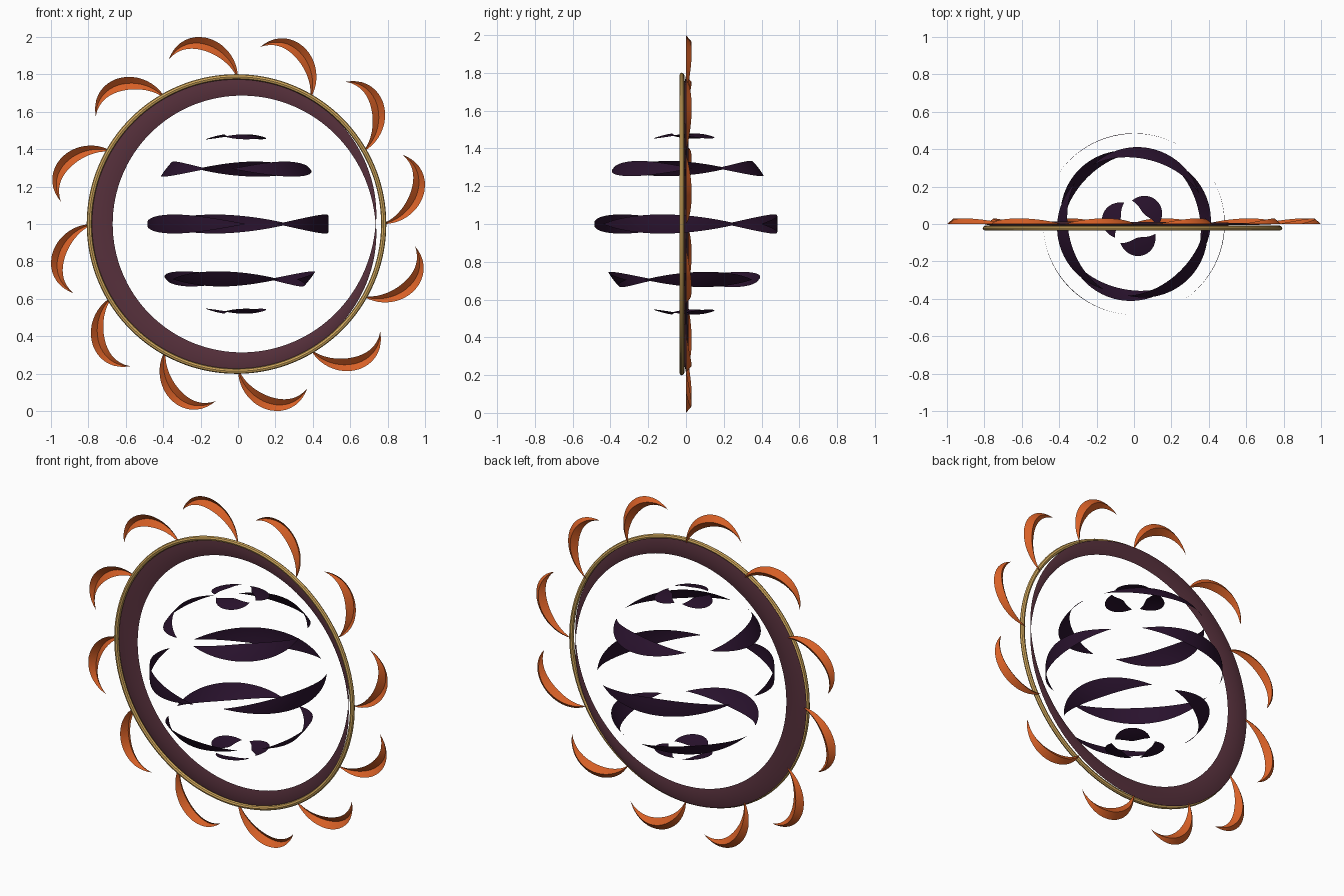
import bpy
import bmesh
from math import sin, cos, pi, radians
from mathutils import Vector, Matrix
from mathutils.geometry import interpolate_bezier

if "Cube" in bpy.data.objects:
    bpy.data.objects.remove(bpy.data.objects["Cube"], do_unlink=True)

CENTRE = Vector((0, 0, 1))


def material(name, colour):
    mat = bpy.data.materials.new(name)
    mat.use_nodes = True
    mat.diffuse_color = (*colour, 1)
    bsdf = mat.node_tree.nodes["Principled BSDF"]
    bsdf.inputs["Base Color"].default_value = (*colour, 1)
    bsdf.inputs["Roughness"].default_value = 0.6
    return mat


gold = material("gold", (0.65, 0.40, 0.11))
plum = material("plum", (0.095, 0.03, 0.045))
orange = material("orange", (0.70, 0.12, 0.02))
night = material("night_purple", (0.022, 0.006, 0.026))


def loft(name, rows, mat, closed=False, facing=None):
    """Skin a list of point rows; closed joins both directions."""
    bm = bmesh.new()
    grid = [[bm.verts.new(CENTRE + Vector(p)) for p in row] for row in rows]
    n, m = len(grid), len(grid[0])
    for i in range(n if closed else n - 1):
        for j in range(m if closed else m - 1):
            a, b = grid[i], grid[(i + 1) % n]
            k = (j + 1) % m
            bm.faces.new((a[j], b[j], b[k], a[k]))
    bmesh.ops.remove_doubles(bm, verts=bm.verts, dist=0.00001)
    if closed:
        bmesh.ops.recalc_face_normals(bm, faces=bm.faces)
    bm.normal_update()
    # Turn open sheets toward the wanted side
    if facing:
        total = sum(f.normal.dot(facing(f.calc_center_median())) for f in bm.faces)
        if total < 0:
            bmesh.ops.reverse_faces(bm, faces=bm.faces)
    mesh = bpy.data.meshes.new(name)
    bm.to_mesh(mesh)
    bm.free()
    mesh.materials.append(mat)
    obj = bpy.data.objects.new(name, mesh)
    bpy.context.collection.objects.link(obj)
    bpy.ops.object.select_all(action="DESELECT")
    obj.select_set(True)
    bpy.context.view_layer.objects.active = obj
    bpy.ops.object.shade_smooth_by_angle(angle=radians(25))
    return obj


def ring_point(angle, radius, y, shift=0):
    return (radius * cos(angle) + shift, y, radius * sin(angle))


# Thin gold hoop in front
STEPS = 128
rows = []
for i in range(STEPS):
    a = 2 * pi * i / STEPS
    rows.append([ring_point(a, 0.787 + 0.014 * cos(pi * j / 4),
                            -0.022 + 0.013 * sin(pi * j / 4), -0.008)
                 for j in range(8)])
loft("gold_hoop", rows, gold, closed=True)

# Ridged plum ring that thins out toward the left side
rows = []
for i in range(STEPS):
    a = 2 * pi * i / STEPS
    taper = max(sin(a / 2), 0.005) ** 0.8
    w, d = 0.067 * taper, 0.014 * taper
    rows.append([ring_point(a, 0.737 - w, 0), ring_point(a, 0.737, -d),
                 ring_point(a, 0.737 + w, 0), ring_point(a, 0.737, d)])
loft("crescent_ring", rows, plum, closed=True)

# Twelve curled flame claws, each a folded sheet with its crease at the back
path = interpolate_bezier(Vector((0.77, 0)), Vector((0.95, 0.03)),
                          Vector((1.05, 0.27)), Vector((0.88, 0.37)), 21)
claw = []
for i, p in enumerate(path):
    along = path[min(i + 1, 20)] - path[max(i - 1, 0)]
    side = Vector((along.y, -along.x)).normalized()
    swell = sin(pi * i / 20)
    outer, inner = p + side * 0.035 * swell, p - side * 0.035 * swell
    claw.append([Vector((outer.x, 0, outer.y)),
                 Vector((p.x, 0.03 * swell, p.y)),
                 Vector((inner.x, 0, inner.y))])
for k in range(12):
    turn = Matrix.Rotation(-k * pi / 6, 3, "Y")
    loft(f"flame_claw_{k + 1}", [[turn @ p for p in row] for row in claw],
         orange, facing=lambda c: Vector((0, -1, 0)))

# Five levels of three crescents lying on a sphere
for level in range(-2, 3):
    for k in range(3):
        middle = 105 - 30 * level + 120 * k
        rows = []
        for i in range(33):
            t = i / 32
            lon = radians(middle - 50 + 100 * t)
            half = 6 * sin(pi * t)
            row = []
            for j in range(-2, 3):
                lat = radians(37.5 * level + half * j / 2)
                row.append(Vector((cos(lat) * cos(lon), cos(lat) * sin(lon),
                                   sin(lat))) * 0.485)
            rows.append(row)
        loft(f"sphere_crescent_{level + 3}_{k + 1}", rows, night,
             facing=lambda c: c - CENTRE)
